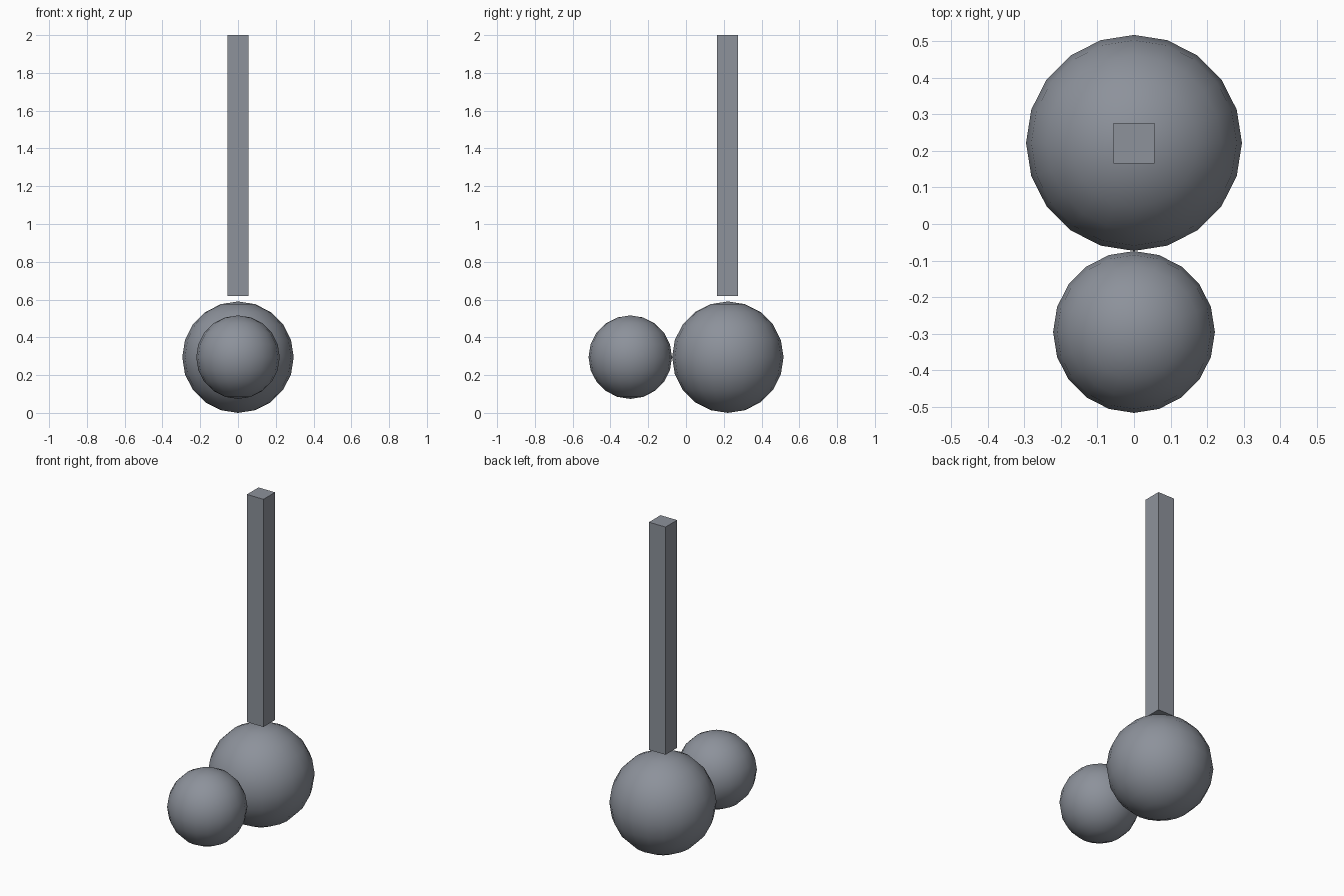
import bpy

if "Cube" in bpy.data.objects:
    bpy.data.objects.remove(bpy.data.objects["Cube"])

# Dark blue-grey shared by all parts
paint = bpy.data.materials.new("dark_grey")
paint.diffuse_color = (0.266, 0.287, 0.328, 1)
paint.use_nodes = True
paint.node_tree.nodes["Principled BSDF"].inputs["Base Color"].default_value = paint.diffuse_color


def ball(name, y, z, radius):
    bpy.ops.mesh.primitive_uv_sphere_add(
        segments=20, ring_count=10, radius=radius, location=(0, y, z))
    obj = bpy.context.object
    obj.name = name
    obj.data.materials.append(paint)
    bpy.ops.object.shade_smooth()


# Two balls that just touch
ball("large_ball", 0.2215, 0.295, 0.295)
ball("small_ball", -0.295, 0.295, 0.221)

# Square post floating just above the large ball
bottom, top, width = 0.618, 2.0, 0.111
bpy.ops.mesh.primitive_cube_add(size=1, location=(0, 0.2205, (bottom + top) / 2))
post = bpy.context.object
post.name = "post"
post.scale = (width, width, top - bottom)
bpy.ops.object.transform_apply(location=False, rotation=False, scale=True)
post.data.materials.append(paint)
